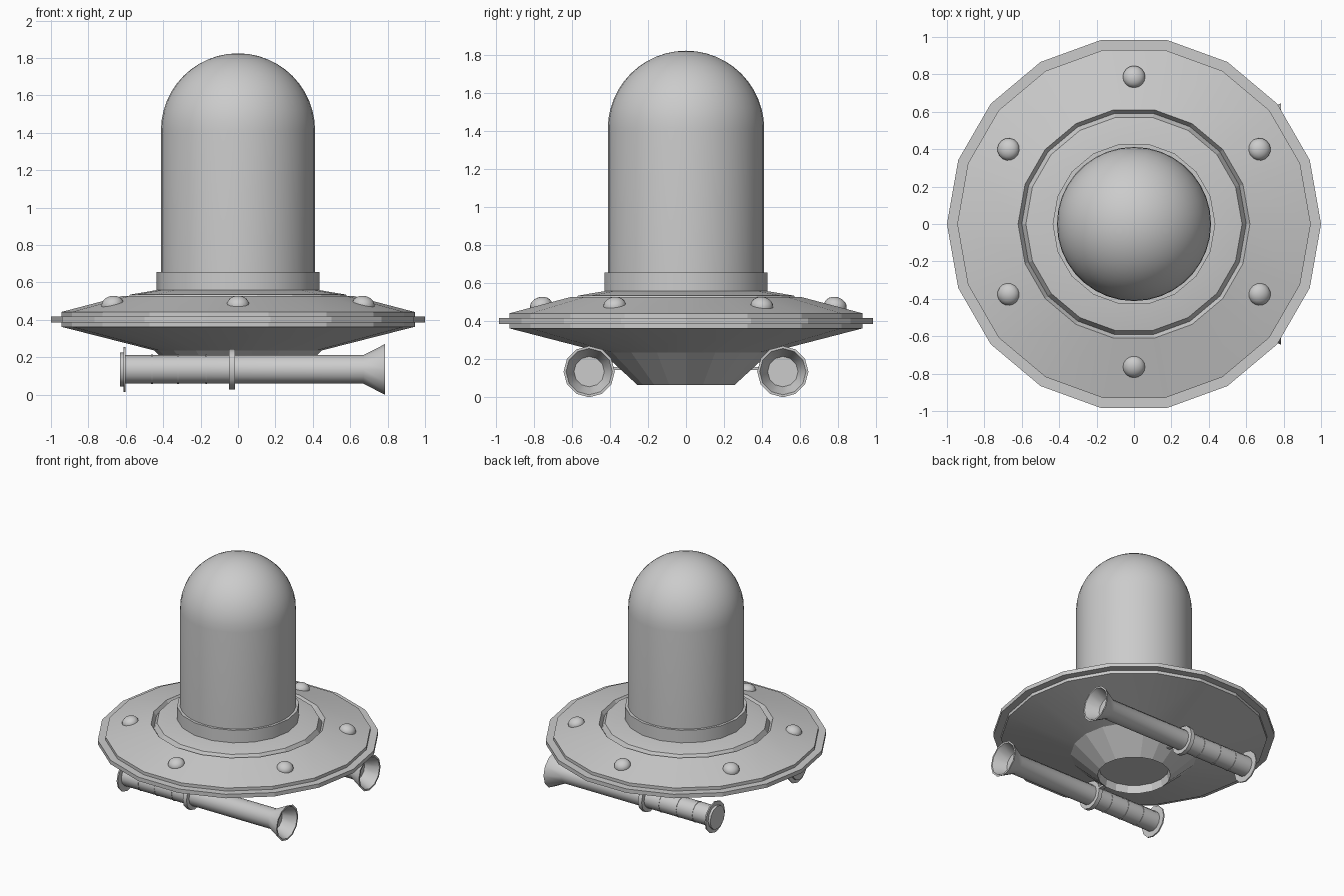
import bpy, bmesh, math
from mathutils import Matrix, Vector

if "Cube" in bpy.data.objects:
    bpy.data.objects.remove(bpy.data.objects["Cube"])


def finish(bm, name, angle=30):
    bmesh.ops.remove_doubles(bm, verts=bm.verts, dist=1e-5)
    bmesh.ops.recalc_face_normals(bm, faces=bm.faces)
    me = bpy.data.meshes.new(name)
    bm.to_mesh(me)
    bm.free()
    ob = bpy.data.objects.new(name, me)
    bpy.context.collection.objects.link(ob)
    bpy.ops.object.select_all(action='DESELECT')
    ob.select_set(True)
    bpy.context.view_layer.objects.active = ob
    bpy.ops.object.shade_smooth_by_angle(angle=math.radians(angle))
    return ob


def lathe(name, profile, sides, matrix=Matrix(), angle=30):
    """Spin (radius, height) points around z, then place with matrix."""
    bm = bmesh.new()
    rings = []
    for r, h in profile:
        n = 1 if r == 0 else sides
        rings.append([bm.verts.new((r * math.cos(2 * math.pi * i / sides),
                                    r * math.sin(2 * math.pi * i / sides), h))
                      for i in range(n)])
    for a, b in zip(rings, rings[1:]):
        for i in range(sides):
            j = (i + 1) % sides
            quad = [a[i % len(a)], a[j % len(a)], b[j % len(b)], b[i % len(b)]]
            bm.faces.new(list(dict.fromkeys(quad)))
    bm.transform(matrix)
    return finish(bm, name, angle)


def box(name, lo, hi):
    bm = bmesh.new()
    bmesh.ops.create_cube(bm, size=1)
    lo, hi = Vector(lo), Vector(hi)
    bm.transform(Matrix.Translation((lo + hi) / 2) @ Matrix.Diagonal((*(hi - lo), 1)))
    return finish(bm, name)


# Saucer body: recessed base, sloped underside, rim, grooved upper deck
lathe("saucer_body", [
    (0, 0.125), (0.25, 0.125), (0.26, 0.065), (0.45, 0.237), (0.945, 0.363),
    (0.945, 0.387), (1.0, 0.387), (1.0, 0.418), (0.945, 0.418), (0.945, 0.442),
    (0.62, 0.527), (0.60, 0.495), (0.578, 0.535), (0.43, 0.56), (0, 0.56)], 18, angle=12)

# Collar around the foot of the dome
lathe("dome_collar", [(0.40, 0.55), (0.435, 0.55), (0.435, 0.657), (0.405, 0.657)], 18)

# Tall dome with hemispherical top
R, spring = 0.412, 1.413
arc = [(R * math.cos(math.pi * i / 24), spring + R * math.sin(math.pi * i / 24))
       for i in range(12)]
lathe("dome", [(R, 0.555)] + arc + [(0, spring + R)], 36)

# Six domed studs tilted to the deck slope
stud = [(0.06 * math.cos(math.pi * i / 12), 0.046 * math.sin(math.pi * i / 12))
        for i in range(6)] + [(0, 0.046)]
slope = math.atan2(0.085, 0.325)
for k in range(6):
    m = (Matrix.Translation((0, 0.012, 0)) @ Matrix.Rotation(math.radians(30 + 60 * k), 4, 'Z')
         @ Matrix.Translation((0.775, 0, 0.482)) @ Matrix.Rotation(slope, 4, 'Y'))
    lathe(f"deck_stud_{k + 1}", [(0.06, -0.01)] + stud, 16, m)

# Two tube guns along x, each with a flared muzzle, end cap, clamp and strut
for side, s in (("front", -1), ("back", 1)):
    m = Matrix.Translation((0, 0.51 * s, 0.135)) @ Matrix.Rotation(math.pi / 2, 4, 'Y')
    barrel = [(0, -0.63), (0.09, -0.63), (0.09, -0.612), (0.12, -0.612),
              (0.12, -0.602), (0.076, -0.602)]
    for x in (-0.46, -0.32, -0.17):
        barrel += [(0.076, x - 0.005), (0.079, x - 0.005),
                   (0.079, x + 0.005), (0.076, x + 0.005)]
    barrel += [(0.076, 0.67), (0.135, 0.785), (0.122, 0.785), (0.08, 0.685), (0, 0.685)]
    lathe(f"{side}_gun_barrel", barrel, 12, m, 32)
    lathe(f"{side}_gun_clamp", [(0.07, -0.047), (0.108, -0.047),
                                (0.108, -0.015), (0.07, -0.015)], 12, m, 32)
    y0, y1 = sorted((0.30 * s, 0.43 * s))
    box(f"{side}_gun_strut", (-0.047, y0, 0.143), (-0.015, y1, 0.16))
